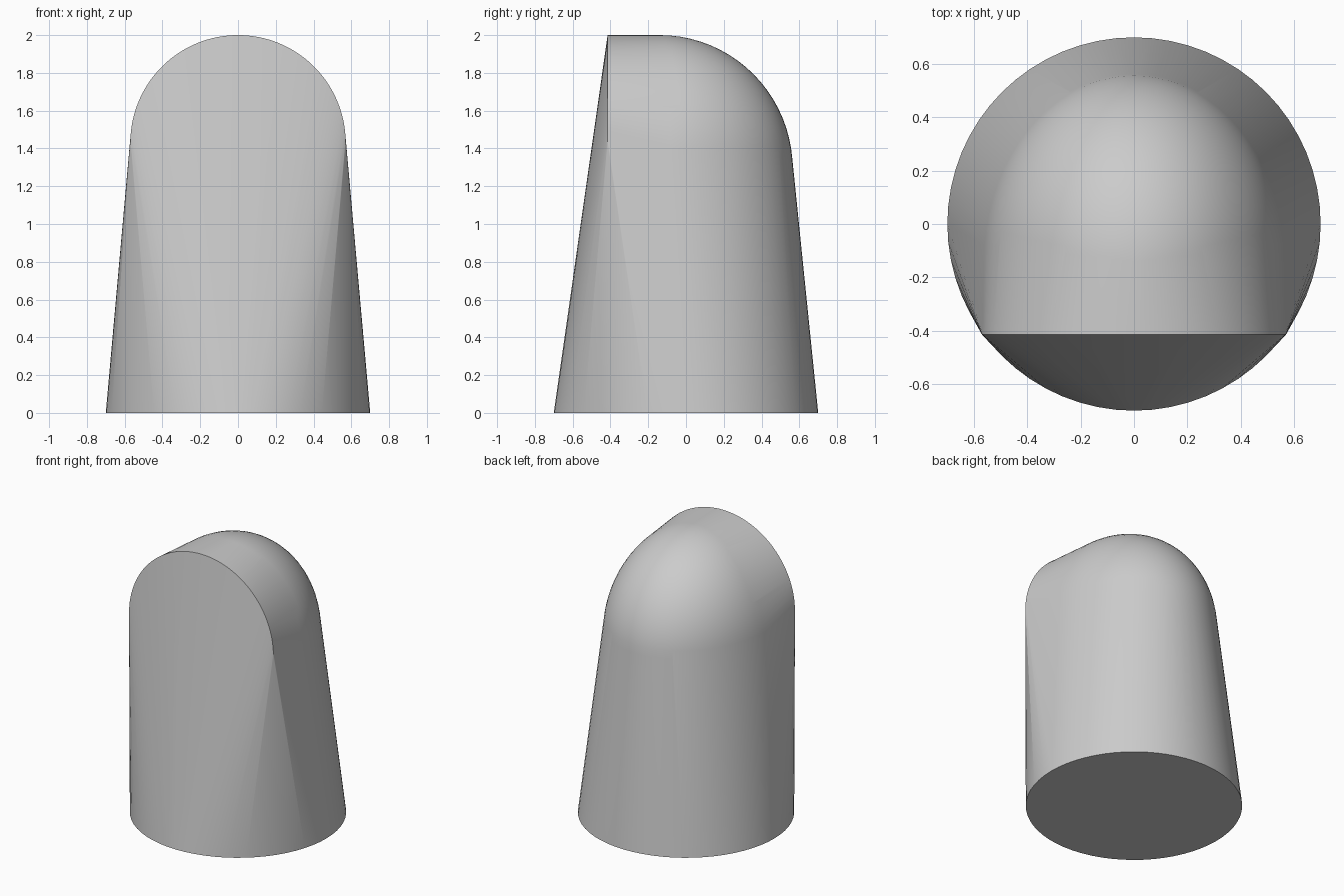
import bpy, bmesh
from math import pi, sin, cos, radians

if "Cube" in bpy.data.objects:
    bpy.data.objects.remove(bpy.data.objects["Cube"])

N = 64
bm = bmesh.new()

# round base
for i in range(N):
    a = 2 * pi * i / N
    bm.verts.new((0.7 * cos(a), 0.7 * sin(a), 0))

# semicircular front arch with a crisp edge
for i in range(N + 1):
    a = pi * i / N
    bm.verts.new((0.57 * cos(a), -0.415, 1.43 + 0.57 * sin(a)))

# rounded back dome, a quarter ellipsoid
rings = 20
for j in range(rings):
    e = 0.5 * pi * j / rings
    for i in range(37):
        a = pi * i / 36
        bm.verts.new((0.57 * cos(a) * cos(e),
                      -0.14 + 0.705 * sin(a) * cos(e),
                      1.29 + 0.71 * sin(e)))
bm.verts.new((0, -0.14, 2.0))

# skin everything with one tight surface
bmesh.ops.convex_hull(bm, input=bm.verts[:])
bmesh.ops.delete(bm, geom=[v for v in bm.verts if not v.link_faces], context='VERTS')
bmesh.ops.dissolve_limit(bm, angle_limit=radians(0.1), verts=bm.verts[:], edges=bm.edges[:])
bmesh.ops.recalc_face_normals(bm, faces=bm.faces[:])

mesh = bpy.data.meshes.new("rounded_hood")
bm.to_mesh(mesh)
bm.free()
hood = bpy.data.objects.new("rounded_hood", mesh)
bpy.context.collection.objects.link(hood)
bpy.context.view_layer.objects.active = hood
hood.select_set(True)
bpy.ops.object.shade_smooth_by_angle(angle=radians(30))
